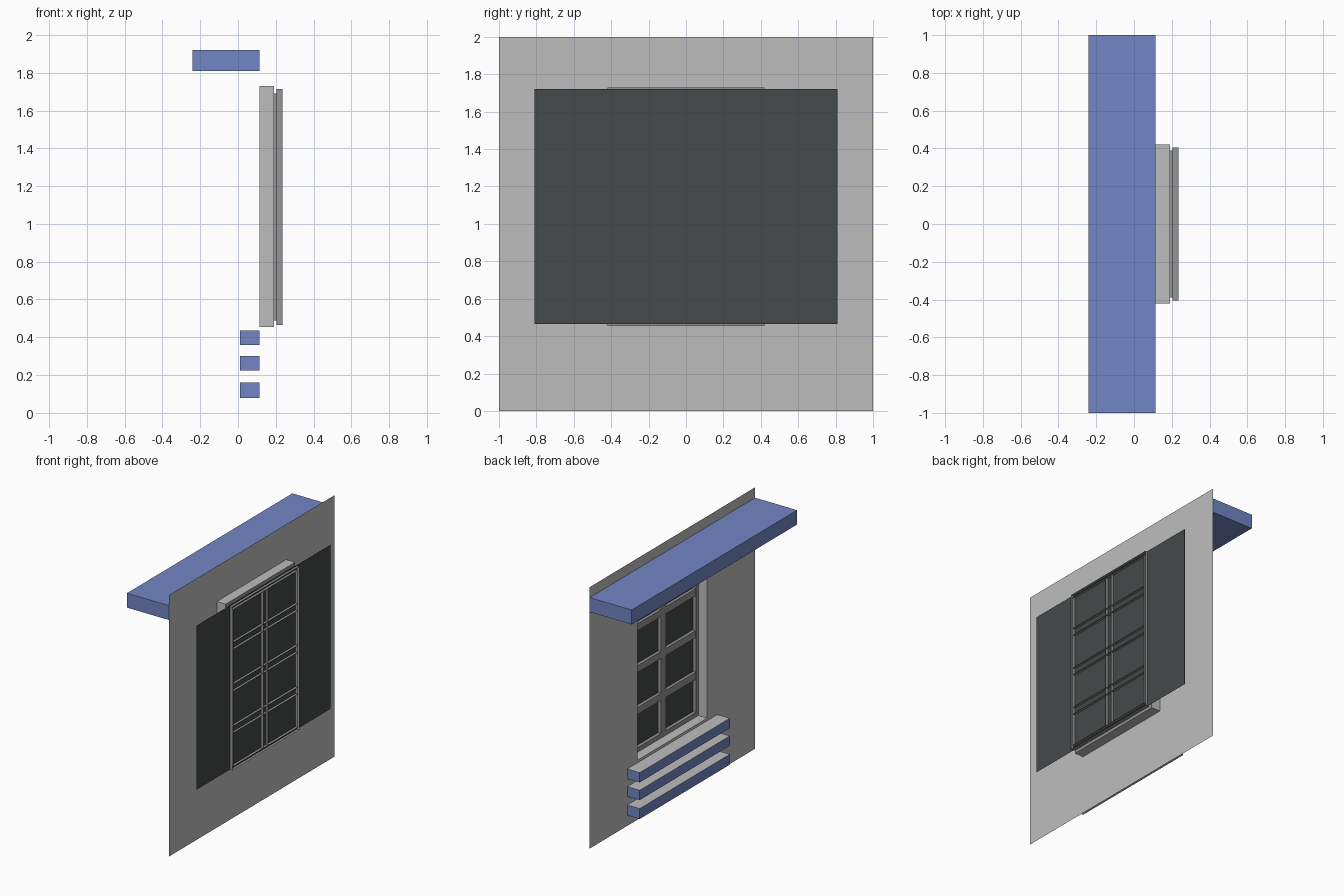
import bpy, bmesh

if "Cube" in bpy.data.objects:
    bpy.data.objects.remove(bpy.data.objects["Cube"])


def material(name, rgb):
    m = bpy.data.materials.new(name)
    m.diffuse_color = (*rgb, 1)
    m.use_nodes = True
    m.node_tree.nodes["Principled BSDF"].inputs["Base Color"].default_value = m.diffuse_color
    return m


WALL = material("light grey", (0.515, 0.515, 0.515))
SASH = material("mid grey", (0.30, 0.30, 0.30))
BLUE = material("blue", (0.17, 0.24, 0.56))
GLASS = material("dark glass", (0.060, 0.068, 0.068))


def finish(name, bm, mats):
    me = bpy.data.meshes.new(name)
    bm.to_mesh(me)
    bm.free()
    for m in mats:
        me.materials.append(m)
    ob = bpy.data.objects.new(name, me)
    bpy.context.collection.objects.link(ob)
    return ob


def open_box(name, lo, hi, mats, skip=(), flat_index=0):
    """Box without the faces in skip ('-x', '+z', ...); level faces get flat_index."""
    bm = bmesh.new()
    bmesh.ops.create_cube(bm, size=1)
    for v in bm.verts:
        v.co = [(lo[i] + hi[i]) / 2 + v.co[i] * (hi[i] - lo[i]) for i in range(3)]
    bm.normal_update()
    drop = []
    for f in bm.faces:
        i = max(range(3), key=lambda k: abs(f.normal[k]))
        if ("+" if f.normal[i] > 0 else "-") + "xyz"[i] in skip:
            drop.append(f)
        if i == 2:
            f.material_index = flat_index
    bmesh.ops.delete(bm, geom=drop, context='FACES')
    return finish(name, bm, mats)


def ring(name, x, outer, inner, mat):
    """Flat rectangular ring facing -x; rectangles are (half_width, z0, z1)."""
    bm = bmesh.new()

    def loop(r):
        w, a, b = r
        return [bm.verts.new((x, y, z)) for y, z in ((-w, a), (-w, b), (w, b), (w, a))]
    o, n = loop(outer), loop(inner)
    for i in range(4):
        j = (i + 1) % 4
        bm.faces.new((o[i], n[i], n[j], o[j]))
    bm.normal_update()
    bmesh.ops.reverse_faces(bm, faces=[f for f in bm.faces if f.normal.x > 0])
    return finish(name, bm, [mat])


WX = 0.115                      # wall plane
OPENING = (0.42, 0.455, 1.73)
INNER = (0.39, 0.49, 1.69)

# Wall sheet with window opening
ring("wall", WX, (1.0, 0.0, 2.0), OPENING, WALL)

# Canopy above the window
open_box("canopy", (-0.24, -1, 1.81), (WX, 1, 1.92), [BLUE], ("+x",))

# Three slats below the window, grey on top and underneath
for i, (a, b) in enumerate(((0.08, 0.16), (0.225, 0.30), (0.36, 0.435))):
    open_box(f"slat_{i + 1}", (0.01, -0.545, a), (WX, 0.545, b),
             [BLUE, WALL], ("+x",), 1)

# Window reveal
w, a, b = OPENING
open_box("window_reveal", (WX, -w, a), (0.19, w, b), [WALL], ("-x", "+x"))

# Outer sash: front ring plus inner and outer edges
ring("sash_front", 0.19, OPENING, INNER, SASH)
w, a, b = INNER
open_box("sash_inner_edge", (0.19, -w, a), (0.235, w, b), [SASH], ("-x", "+x"))
open_box("sash_outer_edge", (0.205, -0.405, 0.465), (0.235, 0.405, 1.715),
         [SASH], ("-x", "+x"))

# Glazing bars, open at the back and passing through the glass
open_box("upright_bar", (0.19, -0.03, a), (0.235, 0.03, b), [SASH], ("+x",))
for i, z in enumerate((0.77, 1.09, 1.41)):
    open_box(f"cross_bar_{i + 1}", (0.191, -w, z - 0.027), (0.234, w, z + 0.027),
             [SASH], ("+x", "-y", "+y"))

# Glass sheet, wider than the opening
open_box("glass", (0.214, -0.81, 0.465), (0.215, 0.81, 1.72), [GLASS])
